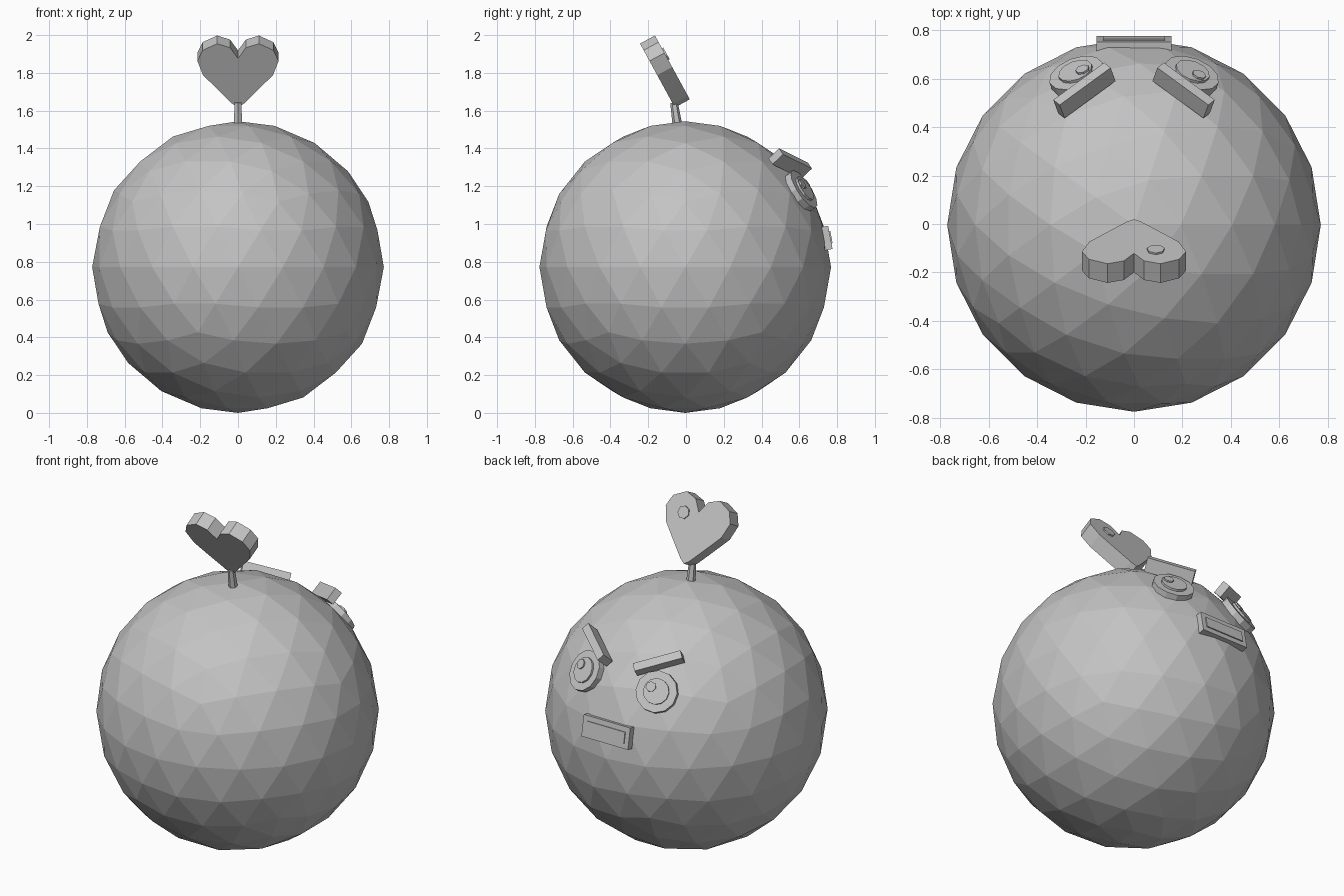
import bpy, bmesh, math
from mathutils import Matrix, Vector

cube = bpy.data.objects.get("Cube")
if cube:
    bpy.data.objects.remove(cube, do_unlink=True)

grey = bpy.data.materials.new("light_grey")
grey.use_nodes = True
grey.diffuse_color = (0.55, 0.55, 0.55, 1)
grey.node_tree.nodes["Principled BSDF"].inputs["Base Color"].default_value = grey.diffuse_color


def frame(centre, normal, up=(0, 0, 1)):
    """Placement with local z along the normal and local y close to up."""
    z = Vector(normal).normalized()
    y = Vector(up)
    y = (y - z * y.dot(z)).normalized()
    m = Matrix((y.cross(z), y, z)).transposed().to_4x4()
    return Matrix.Translation(centre) @ m


def finish(name, bm, place):
    bmesh.ops.recalc_face_normals(bm, faces=bm.faces)
    mesh = bpy.data.meshes.new(name)
    bm.to_mesh(mesh)
    bm.free()
    mesh.materials.append(grey)
    ob = bpy.data.objects.new(name, mesh)
    ob.matrix_world = place
    bpy.context.collection.objects.link(ob)
    return ob


def disc(name, place, r, depth, sides, r_top=None):
    """Prism or taper rising from the local origin."""
    bm = bmesh.new()
    bmesh.ops.create_cone(bm, cap_ends=True, segments=sides, radius1=r,
                          radius2=r if r_top is None else r_top, depth=depth,
                          matrix=Matrix.Translation((0, 0, depth / 2)))
    return finish(name, bm, place)


def box(name, place, size):
    bm = bmesh.new()
    bmesh.ops.create_cube(bm, size=1, matrix=Matrix.Diagonal((*size, 1)))
    return finish(name, bm, place)


# Faceted ball body
body = bmesh.new()
bmesh.ops.create_icosphere(body, subdivisions=3, radius=0.772)
finish("body", body, Matrix.Translation((0, -0.004, 0.772)))

# Stem
disc("stem", frame((0, -0.045, 1.52), (0, -0.15, 1), (0, 1, 0)), 0.026, 0.125, 6, 0.02)

# Heart leaf: half outline mirrored, then extruded
half = [(0.03, 0.022), (0.105, 0.105), (0.185, 0.195), (0.215, 0.28),
        (0.187, 0.345), (0.11, 0.385), (0.042, 0.36)]
outline = [(0, 0)] + half + [(0, 0.295)] + [(-x, y) for x, y in reversed(half)]
leaf = bmesh.new()
face = leaf.faces.new([leaf.verts.new((x, y, 0)) for x, y in outline])
ext = bmesh.ops.extrude_face_region(leaf, geom=[face])
bmesh.ops.translate(leaf, vec=(0, 0, -0.09),
                    verts=[v for v in ext["geom"] if isinstance(v, bmesh.types.BMVert)])
leaf_place = frame((0, 0.02, 1.66), (0, 0.88, 0.48))
finish("heart_leaf", leaf, leaf_place)
disc("leaf_spot", leaf_place @ Matrix.Translation((-0.09, 0.27, -0.01)), 0.037, 0.018, 7)

# Eyes and slanted brows
for side, s in (("left", 1), ("right", -1)):
    normal = Vector((s * 0.24, 0.625, 0.41)).normalized()
    eye = frame(Vector((s * 0.24, 0.625, 1.185)) - normal * 0.05, normal)
    disc(side + "_eye", eye, 0.117, 0.05, 12)
    disc(side + "_pupil", eye @ Matrix.Translation((0, 0, 0.04)), 0.073, 0.022, 12)
    disc(side + "_eye_glint", eye @ Matrix.Translation((-0.03, 0.022, 0.055)), 0.029, 0.016, 7)

    along = Vector((s * 0.21, -0.155, 0.075))
    out = Vector((s * 0.205, 0.555, 0.55))
    brow = frame((s * 0.205, 0.552, 1.32), out, along)
    box(side + "_brow", brow, (0.046, along.length, 0.08))

# Mouth plate with a raised bar
mouth = frame((0, 0.742, 0.925), (0, 0.98, 0.19))
box("mouth", mouth, (0.31, 0.125, 0.045))
box("mouth_bar", mouth @ Matrix.Translation((0, 0, 0.024)), (0.255, 0.065, 0.009))
